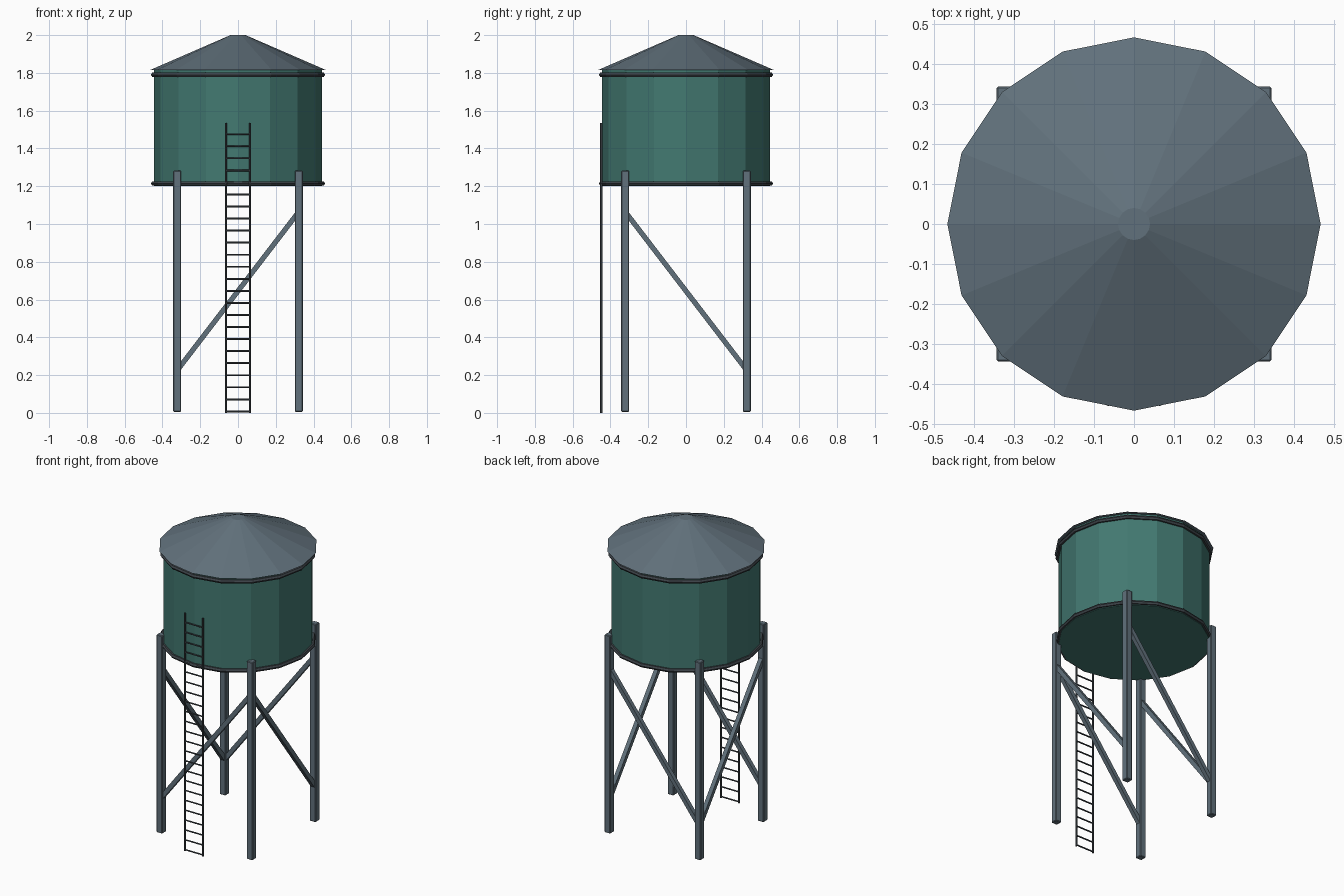
import bpy
from math import pi
from mathutils import Vector

if "Cube" in bpy.data.objects:
    bpy.data.objects.remove(bpy.data.objects["Cube"])


def material(name, rgb):
    m = bpy.data.materials.new(name)
    m.diffuse_color = (*rgb, 1)
    m.use_nodes = True
    m.node_tree.nodes["Principled BSDF"].inputs["Base Color"].default_value = m.diffuse_color
    return m


TEAL = material("teal_paint", (0.055, 0.19, 0.165))
STEEL = material("blue_grey_steel", (0.12, 0.165, 0.2))
DARK = material("dark_steel", (0.05, 0.06, 0.07))
SIDES = 16


def finish(name, mat):
    ob = bpy.context.object
    ob.name = name
    ob.data.materials.append(mat)
    return ob


def cone(name, r1, r2, z1, z2, mat):
    # rotated so that a corner sits on each axis
    bpy.ops.mesh.primitive_cone_add(vertices=SIDES, radius1=r1, radius2=r2,
                                    depth=z2 - z1, location=(0, 0, (z1 + z2) / 2))
    return finish(name, mat)


def bar(name, a, b, width, mat, bevel=0):
    # square bar running from a to b
    a, b = Vector(a), Vector(b)
    d = b - a
    bpy.ops.mesh.primitive_cube_add(size=1, location=(a + b) / 2)
    ob = finish(name, mat)
    ob.scale = (width, width, d.length)
    if abs(d.x) > 1e-4:
        ob.rotation_euler = d.to_track_quat('Z', 'Y').to_euler()
    elif abs(d.y) > 1e-4:
        ob.rotation_euler = d.to_track_quat('Z', 'X').to_euler()
    bpy.ops.object.transform_apply(location=False, rotation=False, scale=True)
    if bevel:
        mod = ob.modifiers.new("bevel", 'BEVEL')
        mod.width = bevel
        mod.segments = 1
    return ob


def rod(name, a, b, radius, mat):
    a, b = Vector(a), Vector(b)
    d = b - a
    bpy.ops.mesh.primitive_cylinder_add(vertices=6, radius=radius, depth=d.length,
                                        location=(a + b) / 2,
                                        rotation=d.to_track_quat('Z', 'Y').to_euler())
    return finish(name, mat)


# tank and roof
cone("tank", 0.444, 0.444, 1.2, 1.815, TEAL)
cone("roof", 0.466, 0.04, 1.815, 2.0, STEEL)

# hoops around the tank
for name, z in (("lower_band", 1.215), ("upper_band", 1.79)):
    bpy.ops.mesh.primitive_torus_add(major_segments=SIDES, minor_segments=6,
                                     major_radius=0.448, minor_radius=0.013,
                                     location=(0, 0, z))
    finish(name, DARK)

# legs
L = 0.322
for sx, nx in ((-1, "left"), (1, "right")):
    for sy, ny in ((-1, "front"), (1, "back")):
        bar(f"{ny}_{nx}_leg", (sx * L, sy * L, 0.005), (sx * L, sy * L, 1.282),
            0.042, STEEL, 0.004)

# one diagonal brace on each side
LOW, HIGH = 0.225, 1.065
for s, nx, ny in ((-1, "left", "front"), (1, "right", "back")):
    bar(f"{ny}_brace", (-L, s * L, LOW), (L, s * L, HIGH), 0.027, STEEL)
    bar(f"{nx}_brace", (s * L, -L, HIGH), (s * L, L, LOW), 0.027, STEEL)

# ladder
W, Y = 0.064, -0.449
for s, n in ((-1, "left"), (1, "right")):
    rod(f"ladder_{n}_rail", (s * W, Y, 0), (s * W, Y, 1.535), 0.006, DARK)
for i in range(24):
    z = 0.008 + i * 0.0638
    rod(f"ladder_rung_{i + 1}", (-W, Y, z), (W, Y, z), 0.005, DARK)
